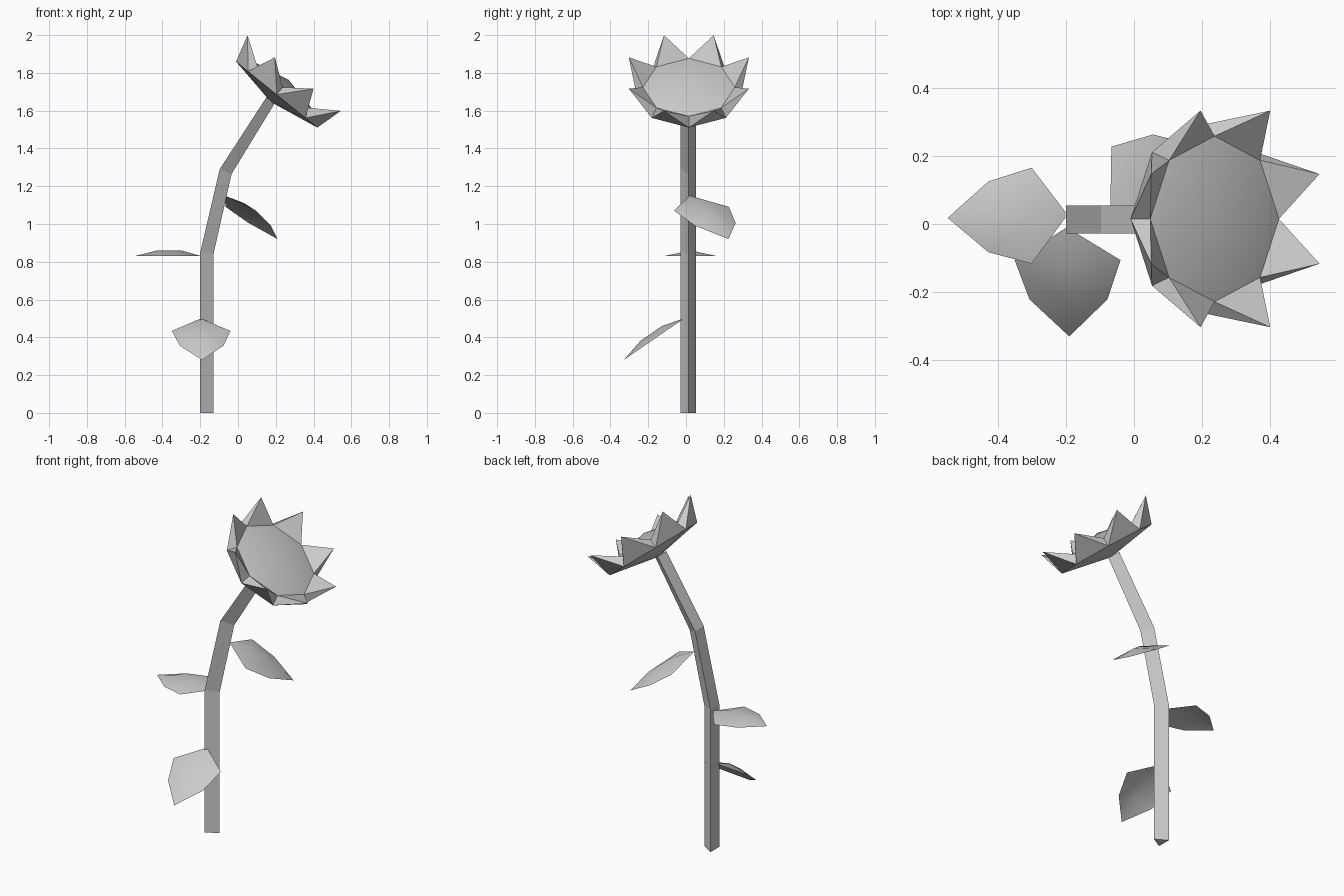
import bpy, math
from mathutils import Vector

cube = bpy.data.objects.get("Cube")
if cube:
    bpy.data.objects.remove(cube, do_unlink=True)

grey = bpy.data.materials.new("plain grey")
grey.use_nodes = True
COLOR = (0.6, 0.6, 0.6, 1)
grey.diffuse_color = COLOR
grey.node_tree.nodes["Principled BSDF"].inputs["Base Color"].default_value = COLOR


def make(name, verts, faces, smooth=False):
    mesh = bpy.data.meshes.new(name)
    mesh.from_pydata([tuple(v) for v in verts], [], faces)
    mesh.materials.append(grey)
    mesh.polygons.foreach_set("use_smooth", [smooth] * len(mesh.polygons))
    obj = bpy.data.objects.new(name, mesh)
    bpy.context.collection.objects.link(obj)
    return obj


MID = 0.013  # y of the plant's symmetry plane

# Stem: triangular tube, each section given by its left and right (x, z)
sections = [((-0.2, 0), (-0.13, 0)), ((-0.2, 0.85), (-0.13, 0.84)),
            ((-0.097, 1.29), (-0.034, 1.265)), ((0.15, 1.67), (0.195, 1.64))]
verts, faces = [], []
for (xl, zl), (xr, zr) in sections:
    verts += [(xl, MID - 0.041, zl), (xr, MID, zr), (xl, MID + 0.041, zl)]
for s in range(len(sections) - 1):
    for k in range(3):
        a, b = 3 * s + k, 3 * s + (k + 1) % 3
        faces.append((a, b, b + 3, a + 3))
top = len(verts) - 3
faces += [(2, 1, 0), (top, top + 1, top + 2)]
make("stem", verts, faces)

# Flower head frame: tilted towards +x
normal = Vector((0.63, 0, 0.777))
down = Vector((0.777, 0, -0.63))
side = Vector((0, 1, 0))
center = Vector((0.205, MID + 0.002, 1.685))
N = 8


def head_point(radius, step, height):
    a = math.tau * step / N
    return center + radius * (math.cos(a) * down + math.sin(a) * side) + height * normal


outer = [head_point(0.277, i, 0) for i in range(N)]
inner = [head_point(0.243, i, 0.05) for i in range(N)]
tips = [head_point(0.344, i + 0.5, 0.147) for i in range(N)]


def fan(name, ring, apex, flip):
    tris = [(i, (i + 1) % N, N) for i in range(N)]
    make(name, ring + [apex], [t[::-1] if flip else t for t in tris], True)


fan("seed_disc", inner, head_point(0, 0, 0.1), False)
fan("head_back", outer, head_point(0, 0, -0.05), True)

# Petals: pyramids standing between neighbouring rim points
verts, faces = [], []
for i in range(N):
    j, b = (i + 1) % N, len(verts)
    verts += [inner[i], inner[j], outer[j], outer[i], tips[i]]
    faces += [(b + (k + 1) % 4, b + k, b + 4) for k in range(4)]
make("petals", verts, faces)


# Leaves: folded hexagonal blades with a raised midrib
def leaf(name, base, tip, across):
    base, tip, across = Vector(base), Vector(tip), Vector(across).normalized()
    along = tip - base
    size = along.length
    up = along.normalized().cross(across).normalized()
    verts = [base, tip]
    for t, half in ((0.3, 0.4), (0.66, 0.295)):
        mid = base + along * t
        verts += [mid + across * half * size, mid + up * 0.086 * size,
                  mid - across * half * size]
    faces = [(0, 3, 2), (0, 4, 3), (2, 3, 6, 5), (3, 4, 7, 6), (5, 6, 1), (6, 7, 1)]
    make(name, verts, [f[::-1] for f in faces], True)


leaf("front_leaf", (-0.197, -0.01, 0.5), (-0.19, -0.33, 0.28), (1, 0, 0))
leaf("right_leaf", (-0.195, 0.027, 0.83), (-0.547, 0.018, 0.83), (0, -1, 0))
leaf("back_leaf", (-0.07, 0.02, 1.15), (0.21, 0.225, 0.92), (-0.48, 0.87, 0.06))
